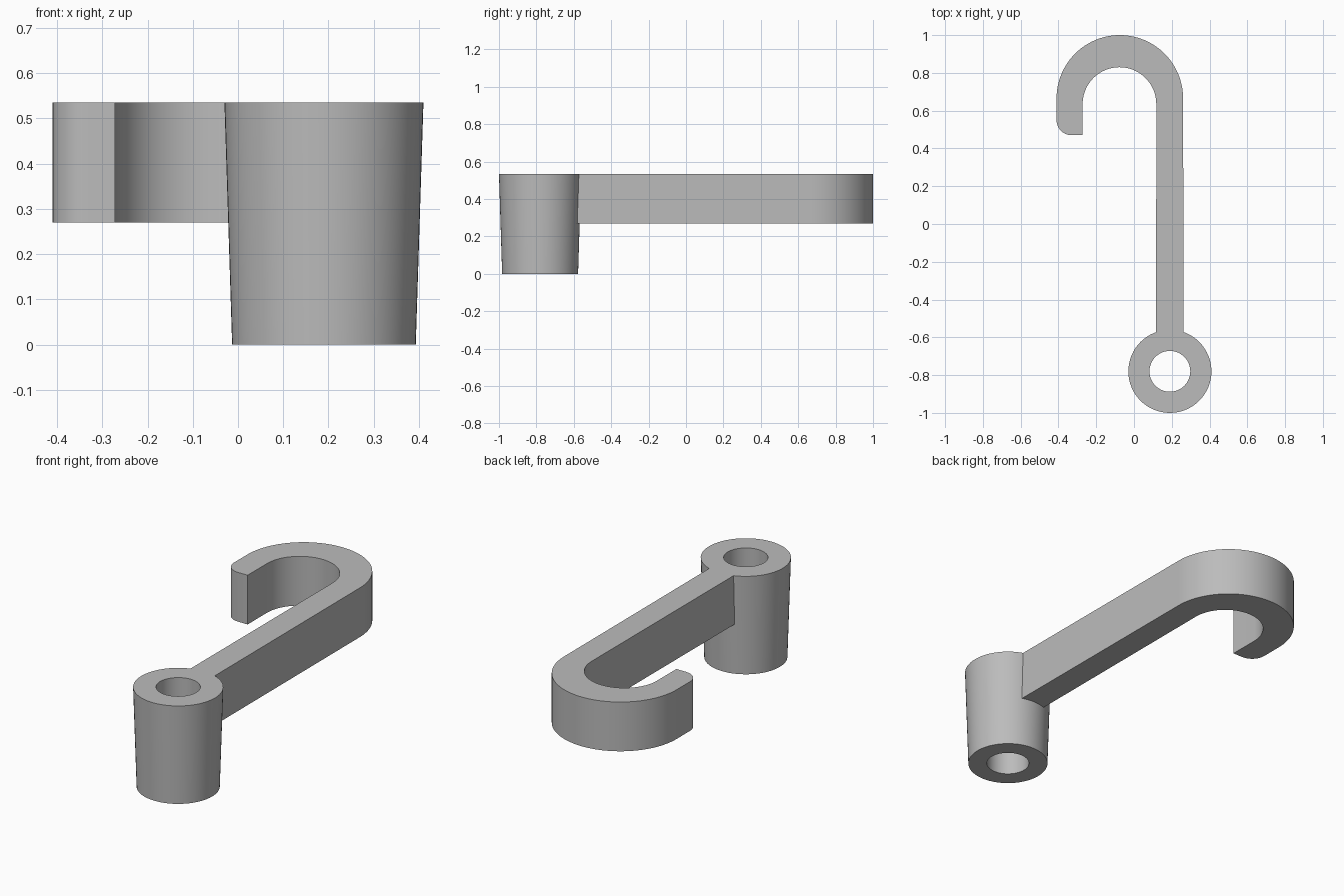
import bpy, bmesh
from math import sin, cos, pi, asin

cube = bpy.data.objects.get("Cube")
if cube:
    bpy.data.objects.remove(cube)

grey = bpy.data.materials.new("plain grey")
grey.use_nodes = True
colour = (0.5, 0.5, 0.5, 1)
grey.diffuse_color = colour
grey.node_tree.nodes["Principled BSDF"].inputs["Base Color"].default_value = colour

HUB_X, HUB_Y, TOP = 0.19, -0.78, 0.535


def finish(name, bm):
    bmesh.ops.recalc_face_normals(bm, faces=bm.faces)
    mesh = bpy.data.meshes.new(name)
    bm.to_mesh(mesh)
    bm.free()
    obj = bpy.data.objects.new(name, mesh)
    mesh.materials.append(grey)
    bpy.context.collection.objects.link(obj)
    bpy.ops.object.select_all(action='DESELECT')
    obj.select_set(True)
    bpy.context.view_layer.objects.active = obj
    bpy.ops.object.shade_smooth_by_angle(angle=pi / 6)


def arc(cx, cy, r, start, end, steps):
    angles = [start + (end - start) * i / steps for i in range(steps + 1)]
    return [(cx + r * cos(a), cy + r * sin(a)) for a in angles]


# Tapered hub with a straight bore: a rectangular section swept round its axis
bm = bmesh.new()
section = [(0.108, 0), (0.203, 0), (0.22, TOP), (0.108, TOP)]
SIDES = 64
rings = [[bm.verts.new((HUB_X + r * cos(a), HUB_Y + r * sin(a), z)) for r, z in section]
         for a in (2 * pi * i / SIDES for i in range(SIDES))]
for i, ring in enumerate(rings):
    after = rings[(i + 1) % SIDES]
    for j in range(4):
        k = (j + 1) % 4
        bm.faces.new((ring[j], after[j], after[k], ring[k]))
finish("tapered_hub", bm)

# Arm and hook: one outline, its foot curved to sit inside the hub wall
half = asin(0.0725 / 0.207)
outline = arc(HUB_X, HUB_Y, 0.207, pi / 2 + half, pi / 2 - half, 8)
outline += arc(-0.075, 0.665, 0.335, 0, pi, 48)
outline += arc(-0.33, 0.55, 0.08, pi, 1.5 * pi, 10)
outline += [(-0.272, 0.47)]
outline += arc(-0.077, 0.635, 0.195, pi, 0, 40)
bm = bmesh.new()
base = bm.faces.new([bm.verts.new((x, y, 0.27)) for x, y in outline])
wall = bmesh.ops.extrude_face_region(bm, geom=[base])["geom"]
bmesh.ops.translate(bm, vec=(0, 0, TOP - 0.27),
                    verts=[v for v in wall if isinstance(v, bmesh.types.BMVert)])
finish("hooked_arm", bm)
